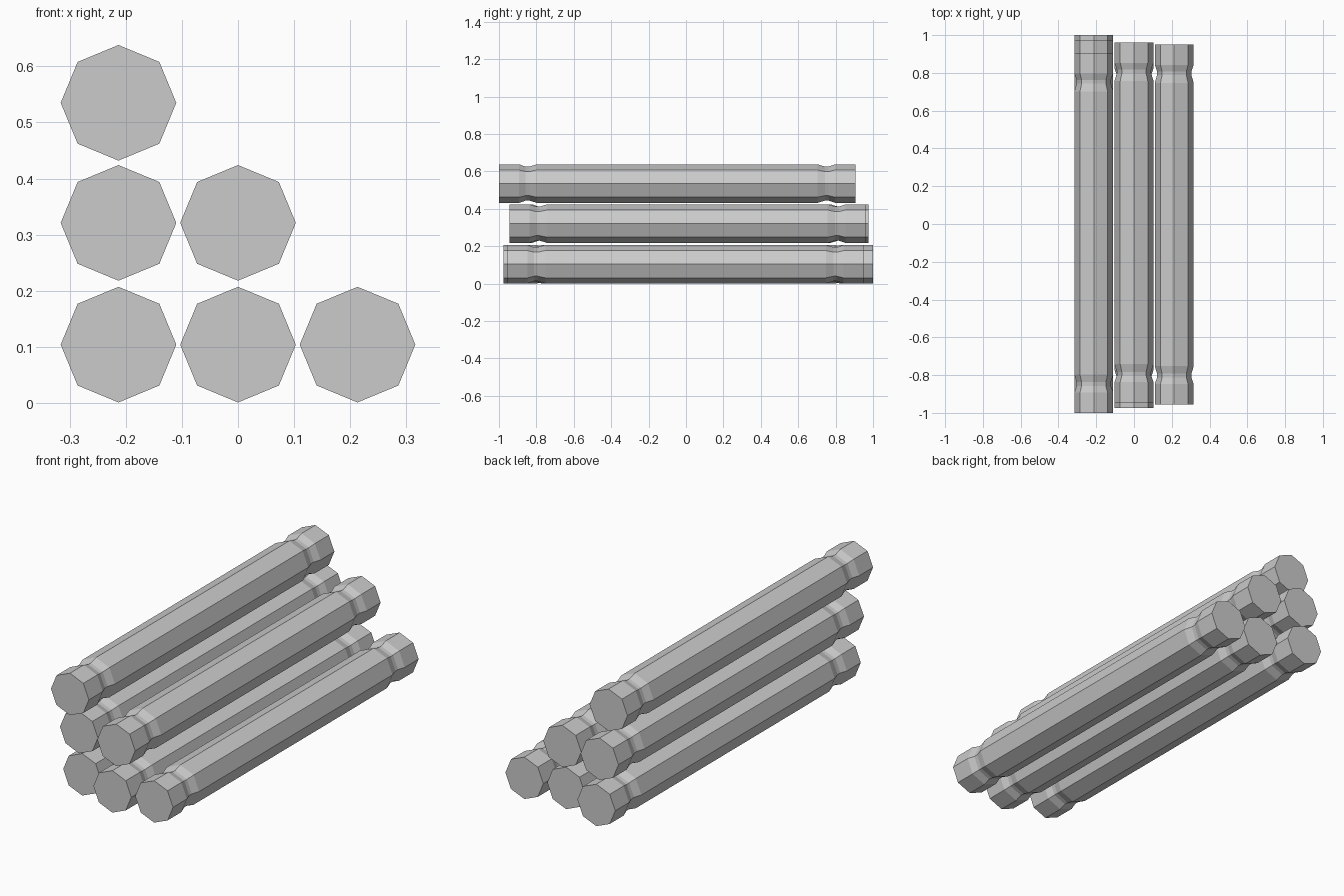
import bpy
import bmesh
from math import cos, sin, pi

cube = bpy.data.objects.get("Cube")
if cube:
    bpy.data.objects.remove(cube, do_unlink=True)

grey = bpy.data.materials.new("plain grey")
grey.use_nodes = True
COLOUR = (0.6, 0.6, 0.6, 1)
grey.diffuse_color = COLOUR
grey.node_tree.nodes["Principled BSDF"].inputs["Base Color"].default_value = COLOUR

SIDES = 8
RADIUS = 0.103
GROOVE_RADIUS = 0.091
HALF = 0.9525
SPACING = 0.213

# Half profile from the end cap inward: (distance along the log, radius)
half_profile = [(HALF, RADIUS), (0.845, RADIUS), (0.81, GROOVE_RADIUS),
                (0.79, GROOVE_RADIUS), (0.75, RADIUS)]
profile = [(-y, r) for y, r in half_profile] + half_profile[::-1]


def make_log(name, x, y, z):
    """Eight-sided log along y with a shallow groove near each end."""
    bm = bmesh.new()
    rings = [[bm.verts.new((r * cos(2 * pi * i / SIDES), d, r * sin(2 * pi * i / SIDES)))
              for i in range(SIDES)] for d, r in profile]
    for a, b in zip(rings, rings[1:]):
        for i in range(SIDES):
            j = (i + 1) % SIDES
            bm.faces.new((a[i], a[j], b[j], b[i]))
    bm.faces.new(rings[0])
    bm.faces.new(rings[-1])
    bmesh.ops.recalc_face_normals(bm, faces=bm.faces)
    mesh = bpy.data.meshes.new(name)
    bm.to_mesh(mesh)
    bm.free()
    mesh.materials.append(grey)
    log = bpy.data.objects.new(name, mesh)
    log.location = (x, y, z)
    bpy.context.collection.objects.link(log)


# Stack of rows from the ground up; each entry is a log's shift along y
rows = [("bottom", 0.104, (0.0475, -0.0225, -0.0025)),
        ("middle", 0.321, (0.0225, 0.0075)),
        ("top", 0.535, (-0.0475,))]
columns = ("right", "centre", "left")

for row, z, shifts in rows:
    for i, (column, shift) in enumerate(zip(columns, shifts)):
        make_log(f"{row}_{column}_log", (i - 1) * SPACING, shift, z)
